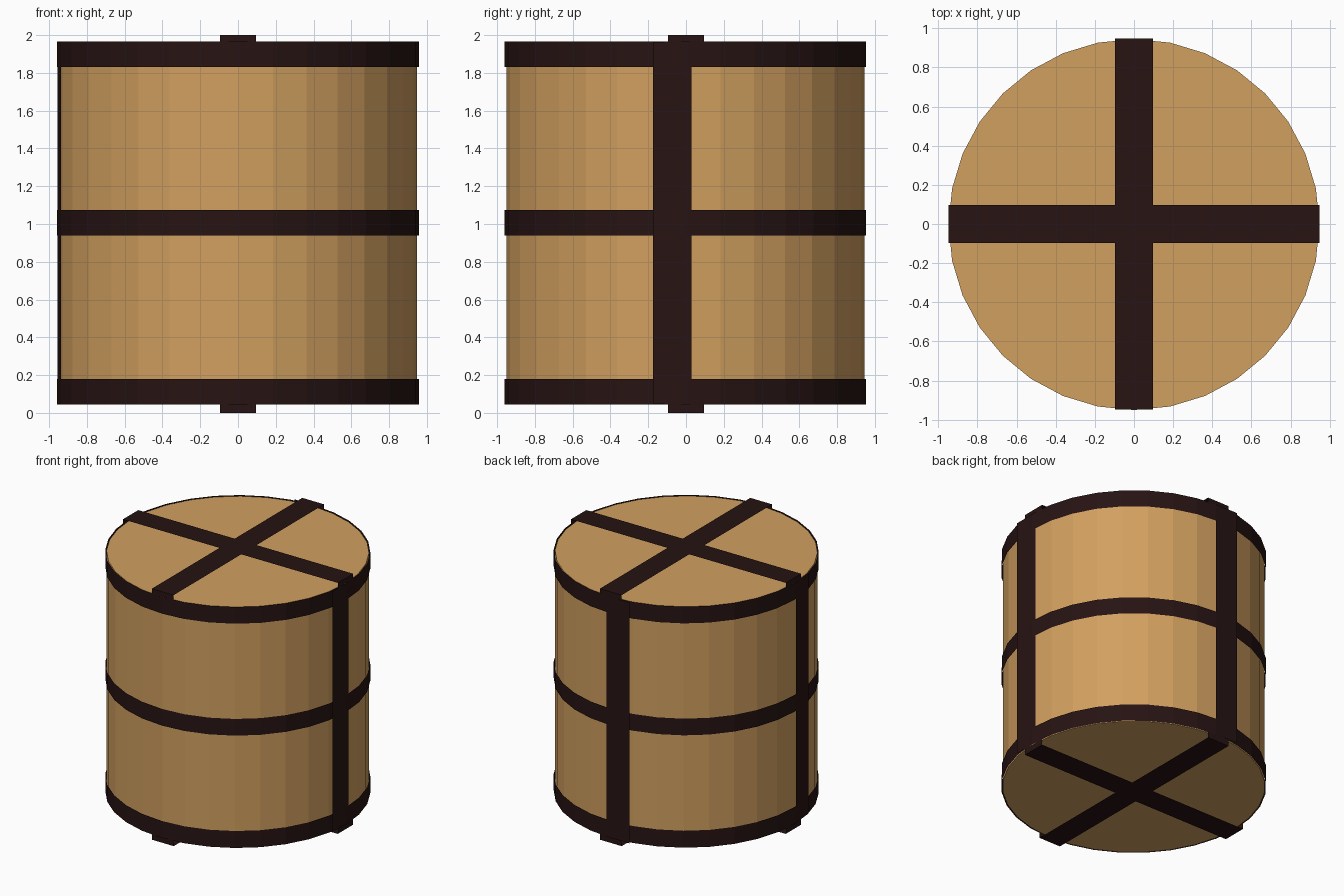
import bpy, bmesh
from math import sin, cos, pi

if "Cube" in bpy.data.objects:
    bpy.data.objects.remove(bpy.data.objects["Cube"])

SIDES = 32
CY = -0.003          # body axis offset in y


def material(name, color):
    m = bpy.data.materials.new(name)
    m.diffuse_color = color
    m.use_nodes = True
    m.node_tree.nodes["Principled BSDF"].inputs["Base Color"].default_value = m.diffuse_color
    return m


wood = material("wood", (0.64, 0.35, 0.115, 1))
dark = material("dark_band", (0.02, 0.0065, 0.0065, 1))


def make(name, bm, mat):
    me = bpy.data.meshes.new(name)
    bm.to_mesh(me)
    bm.free()
    me.materials.append(mat)
    ob = bpy.data.objects.new(name, me)
    bpy.context.collection.objects.link(ob)
    return ob


def tube(name, r, z0, z1, mat, capped):
    bm = bmesh.new()
    loops = [[bm.verts.new((r * cos(2 * pi * i / SIDES), CY + r * sin(2 * pi * i / SIDES), z))
              for i in range(SIDES)] for z in (z0, z1)]
    for i in range(SIDES):
        j = (i + 1) % SIDES
        bm.faces.new((loops[0][i], loops[0][j], loops[1][j], loops[1][i]))
    if capped:
        bm.faces.new(loops[0][::-1])
        bm.faces.new(loops[1])
    return make(name, bm, mat)


def ribbon(name, left, right):
    # open strip of quads between two matching edge paths
    bm = bmesh.new()
    a = [bm.verts.new(p) for p in left]
    b = [bm.verts.new(p) for p in right]
    for i in range(len(a) - 1):
        bm.faces.new((a[i], b[i], b[i + 1], a[i + 1]))
    return make(name, bm, dark)


# Barrel body
tube("barrel_body", 0.948, 0.045, 1.96, wood, True)

# Open hoops around the body
for name, z0, z1 in (("bottom_hoop", 0.045, 0.18), ("middle_hoop", 0.94, 1.073),
                     ("top_hoop", 1.832, 1.965)):
    tube(name, 0.957, z0, z1, dark, False)

# Crossed straps on both ends, thin with short turned ends
W, L = 0.096, 0.947
for end, z, lip in (("top", 2.0, 1.95), ("bottom", 0.0, 0.05)):
    s = 1 if end == "top" else -1
    path = [(-L, lip), (-L, z), (L, z), (L, lip)]
    ribbon(end + "_strap_x", [(t, s * W, h) for t, h in path],
           [(t, -s * W, h) for t, h in path])
    ribbon(end + "_strap_y", [(-s * W, t, h) for t, h in path],
           [(s * W, t, h) for t, h in path])

# Upright straps on the right, back and left sides
Z0, Z1 = 0.046, 1.964
for name, p, q in (("right_upright", (0.954, -0.175), (0.954, 0.03)),
                   ("back_upright", (0.03, 0.957), (-0.17, 0.957)),
                   ("left_upright", (-0.956, -0.02), (-0.938, -0.205))):
    ribbon(name, [(*p, Z0), (*p, Z1)], [(*q, Z0), (*q, Z1)])
